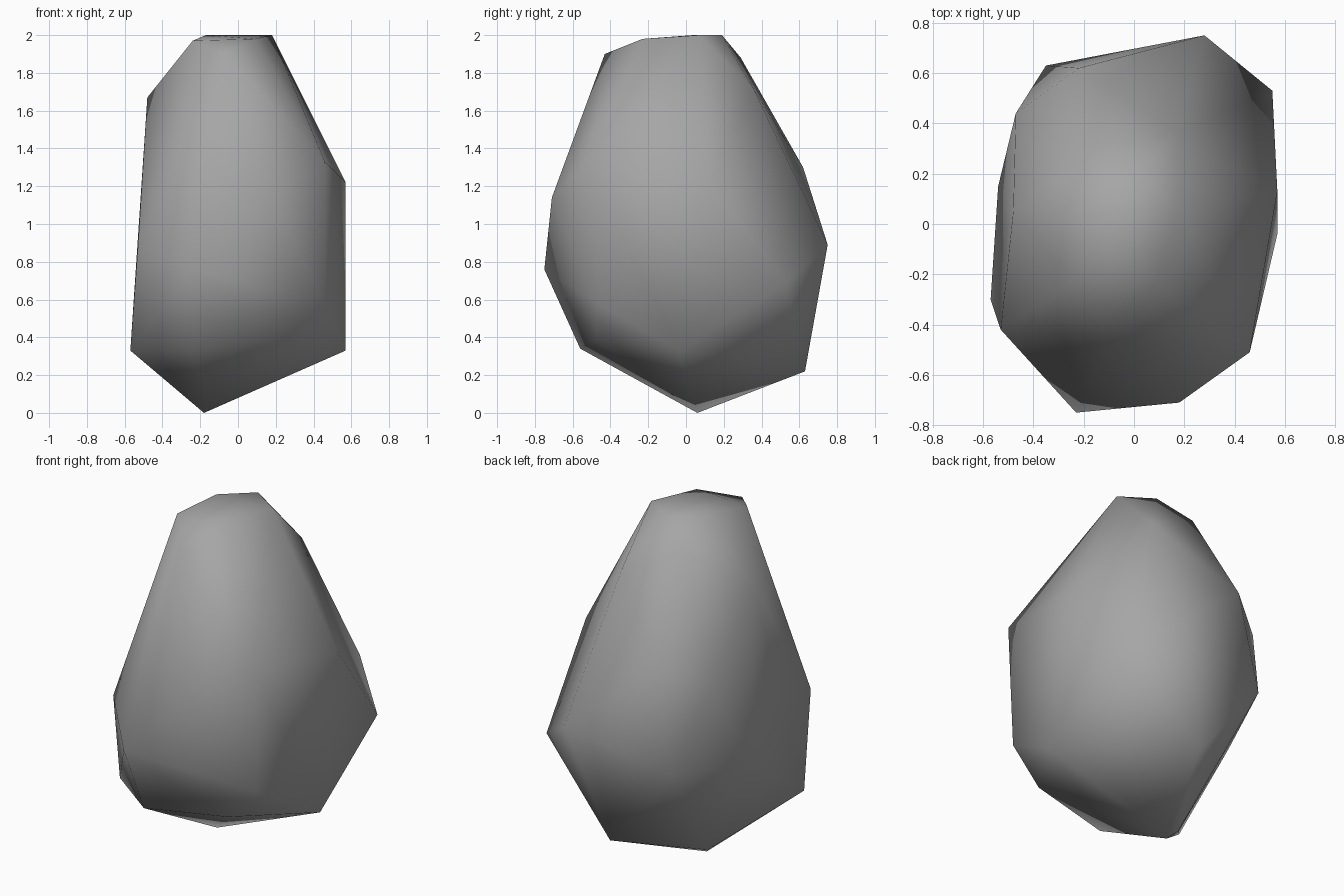
import bpy
import bmesh
from mathutils import Vector

# Remove the default cube only
default_cube = bpy.data.objects.get("Cube")
if default_cube is not None:
    bpy.data.objects.remove(default_cube, do_unlink=True)


def make_material(name, colour):
    """Plain single-colour material for viewport and render."""
    material = bpy.data.materials.new(name)
    material.use_nodes = True
    material.diffuse_color = colour
    shader = next(node for node in material.node_tree.nodes
                  if node.type == "BSDF_PRINCIPLED")
    shader.inputs["Base Color"].default_value = colour
    shader.inputs["Roughness"].default_value = 0.9
    return material


def make_boulder(name, corner_groups, material):
    """Wrap a tight skin around the chipped corners of a stone."""
    mesh = bpy.data.meshes.new(name)
    stone = bmesh.new()
    for corners in corner_groups:
        for corner in corners:
            stone.verts.new(Vector(corner))
    hull = bmesh.ops.convex_hull(stone, input=list(stone.verts))
    unused = {item for item in hull["geom_interior"] + hull["geom_unused"]
              if isinstance(item, bmesh.types.BMVert)}
    bmesh.ops.delete(stone, geom=list(unused), context="VERTS")
    bmesh.ops.recalc_face_normals(stone, faces=list(stone.faces))
    # Soft, worn shading across every facet
    for face in stone.faces:
        face.smooth = True
    stone.to_mesh(mesh)
    stone.free()
    mesh.materials.append(material)
    boulder = bpy.data.objects.new(name, mesh)
    bpy.context.scene.collection.objects.link(boulder)
    return boulder


# Pointed underside and the lower edge around it
underside = [
    (-.18, .06, 0), (-.22, .11, .04), (-.57, -.3, .33),
    (-.23, -.56, .34), (.27, -.48, .39), (.57, -.04, .33),
    (.06, .63, .22),
]

# Widest belt of the stone
belt = [
    (-.53, -.42, .88), (-.23, -.75, .76), (.46, -.47, .58),
    (.55, .53, .69), (.28, .75, .89), (-.35, .63, .72),
    (-.54, .15, .65),
]

# Sloping shoulders
shoulders = [
    (.18, -.71, 1.14), (.46, -.51, 1.33), (.57, .13, 1.22),
    (.17, .36, 1.71), (-.22, .62, 1.3), (-.47, .44, 1.21),
    (-.48, .05, 1.67),
]

# Small worn crown
crown = [
    (-.07, -.43, 1.9), (.09, -.23, 1.98), (.18, .07, 2), (0, .19, 2),
    (-.17, .04, 2), (-.24, -.23, 1.97), (-.17, .29, 1.88),
]

stone_grey = make_material("stone grey", (.38, .38, .38, 1))
make_boulder("boulder", [underside, belt, shoulders, crown], stone_grey)
